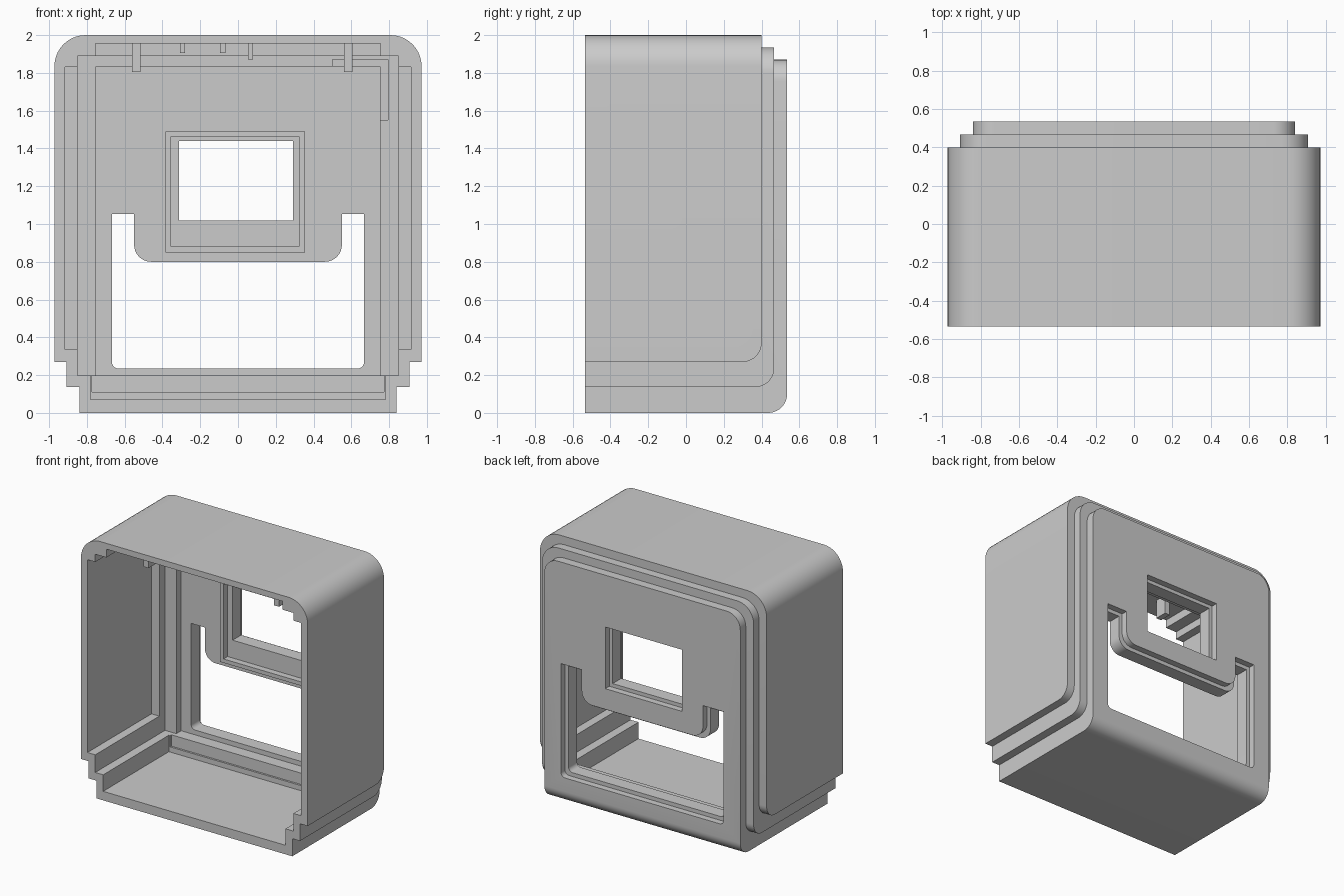
import bpy, bmesh

cube = bpy.data.objects.get("Cube")
if cube:
    bpy.data.objects.remove(cube, do_unlink=True)

grey = bpy.data.materials.new("plain_grey")
grey.use_nodes = True
grey.diffuse_color = (0.6, 0.6, 0.6, 1)
grey.node_tree.nodes["Principled BSDF"].inputs["Base Color"].default_value = (0.6, 0.6, 0.6, 1)


def make_object(name, bm):
    mesh = bpy.data.meshes.new(name)
    bmesh.ops.recalc_face_normals(bm, faces=bm.faces)
    bm.to_mesh(mesh)
    bm.free()
    mesh.materials.append(grey)
    obj = bpy.data.objects.new(name, mesh)
    bpy.context.collection.objects.link(obj)
    return obj


def box(name, x, y, z, top=0, bottom=0, heel=0):
    """Box from ranges; rounds the upper or lower depth edges and the lower back edge."""
    bm = bmesh.new()
    bmesh.ops.create_cube(bm, size=1)
    for v in bm.verts:
        v.co = [r[0] if c < 0 else r[1] for c, r in zip(v.co, (x, y, z))]
    mid_y, mid_z = sum(y) / 2, sum(z) / 2

    def pick(rule):
        return [e for e in bm.edges if rule(e.verts[0].co, e.verts[1].co)]

    rules = (
        (top, lambda a, b: a.y != b.y and a.z > mid_z),
        (bottom, lambda a, b: a.y != b.y and a.z < mid_z),
        (heel, lambda a, b: a.x != b.x and a.z < mid_z and a.y > mid_y),
    )
    for radius, rule in rules:
        if radius:
            bmesh.ops.bevel(bm, geom=pick(rule), offset=radius, segments=10,
                            profile=0.5, affect='EDGES')
    return make_object(name, bm)


def sym(w):
    return (-w, w)


def combine(target, tool, operation):
    """Apply a boolean and discard the tool."""
    mod = target.modifiers.new(operation, 'BOOLEAN')
    mod.operation, mod.object, mod.solver = operation, tool, 'EXACT'
    bpy.context.view_layer.update()
    graph = bpy.context.evaluated_depsgraph_get()
    mesh = bpy.data.meshes.new_from_object(target.evaluated_get(graph))
    target.modifiers.clear()
    target.data = mesh
    bpy.data.objects.remove(tool, do_unlink=True)


FRONT, BACK, PANEL = -0.535, 0.535, 0.38

# Stepped outer body: three nested layers
housing = box("housing", sym(0.972), (FRONT, 0.40), (0.27, 2.0), top=0.165, heel=0.1)
for w, y1, z0, z1, r in ((0.907, 0.467, 0.137, 1.935, 0.14), (0.84, BACK, 0, 1.87, 0.115)):
    combine(housing, box("layer", sym(w), (FRONT, y1), (z0, z1), top=r, heel=0.1), 'UNION')

# Stepped cavity, open at the front
cavities = (
    (sym(0.917), 0.25, (0.335, 1.83)),
    (sym(0.85), 0.32, (0.198, 1.89)),
    (sym(0.755), 0.25, (0.3, 1.955)),
    (sym(0.753), PANEL, (0.198, 1.835)),
    (sym(0.782), 0.27, (0.07, 0.4)),
    (sym(0.772), 0.285, (0.11, 0.4)),
    ((0.5, 0.795), 0.36, (1.7, 1.87)),
    ((0.7, 0.795), 0.36, (1.55, 1.869)),
)
for x, y1, z in cavities:
    combine(housing, box("cavity", x, (-0.8, y1), z), 'DIFFERENCE')

# Large lower opening with a tongue hanging into it, plus its shallow outer rim
for grow, y in ((0, (0.33, 0.7)), (0.03, (0.485, 0.75))):
    opening = box("opening", sym(0.668 + grow), y, (0.235 - grow, 1.053 + grow), bottom=0.035)
    tongue = box("tongue", sym(0.55 - grow), (0.1, 0.9), (0.8 + grow, 1.3), bottom=0.09)
    combine(opening, tongue, 'DIFFERENCE')
    combine(housing, opening, 'DIFFERENCE')

# Raised frame around the small window
frame = box("frame", (-0.385, 0.355), (PANEL - 0.05, PANEL + 0.02), (0.85, 1.49))
combine(frame, box("frame_gap", (-0.355, 0.322), (0.1, 0.7), (0.88, 1.462)), 'DIFFERENCE')
combine(housing, frame, 'UNION')

# Small window and its outer rim
for grow, y in ((0, (0.2, 0.7)), (0.028, (0.485, 0.75))):
    combine(housing, box("window", (-0.312 - grow, 0.29 + grow), y,
                         (1.018 - grow, 1.44 + grow)), 'DIFFERENCE')

# Round screw holes
for x in (-0.61, 0.605):
    bm = bmesh.new()
    bmesh.ops.create_cone(bm, cap_ends=True, segments=40, radius1=0.06, radius2=0.06, depth=1)
    for v in bm.verts:
        v.co = (x + v.co.x, 0.6 + v.co.z, 1.637 + v.co.y)
    combine(housing, make_object("hole", bm), 'DIFFERENCE')

bpy.ops.object.select_all(action='DESELECT')
housing.select_set(True)
bpy.context.view_layer.objects.active = housing
bpy.ops.object.shade_smooth_by_angle(angle=0.5)

# Ribs hanging from the ceiling
ribs = (
    ("left_rib", 0.56, 0.605, 1.805, -0.36),
    ("right_rib", -0.56, -0.515, 1.805, -0.36),
    ("small_rib_a", -0.308, -0.28, 1.905, -0.2),
    ("small_rib_b", -0.095, -0.065, 1.905, -0.2),
    ("small_rib_c", 0.053, 0.08, 1.87, -0.2),
)
for name, x0, x1, z0, y0 in ribs:
    box(name, (x0, x1), (y0, y0 + 0.1), (z0, 1.965))
